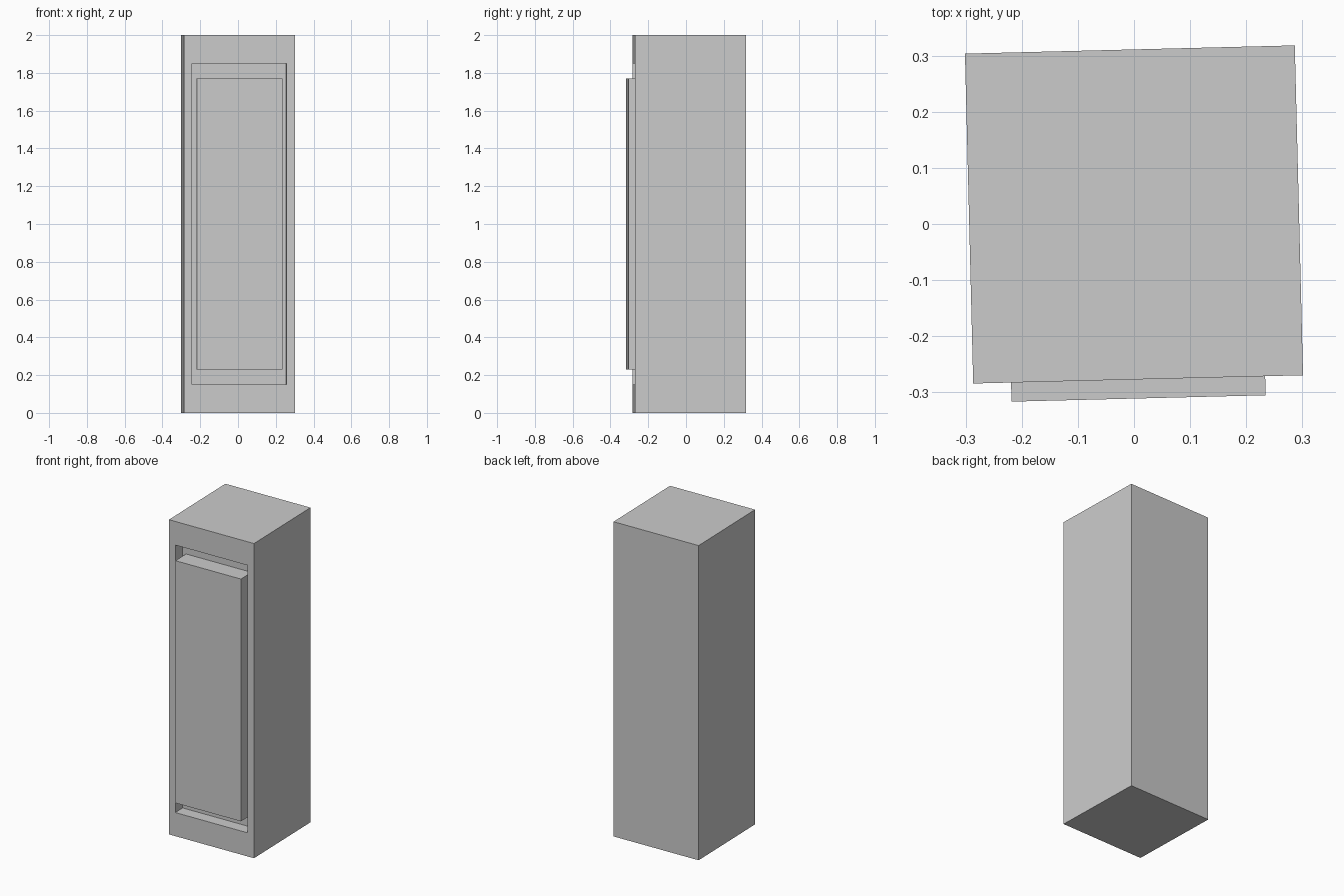
import bpy, bmesh
from mathutils import Matrix, Vector

if "Cube" in bpy.data.objects:
    bpy.data.objects.remove(bpy.data.objects["Cube"])

SIDE, HEIGHT = 0.588, 2.0
RECESS_W, RECESS_H, RECESS_D = 0.5, 1.7, 0.076
PANEL_W, PANEL_H, PROUD = 0.453, 1.54, 0.034
# The whole model is turned slightly about z
PLACE = Matrix.Translation((0, 0.017, HEIGHT / 2)) @ Matrix.Rotation(0.025, 4, 'Z')


def box(bm, size, centre=(0, 0, 0)):
    bmesh.ops.create_cube(bm, size=1, matrix=Matrix.Translation(centre) @ Matrix.Diagonal((*size, 1)))


def finish(name, bm):
    bmesh.ops.recalc_face_normals(bm, faces=bm.faces)
    mesh = bpy.data.meshes.new(name)
    bm.to_mesh(mesh)
    bm.free()
    obj = bpy.data.objects.new(name, mesh)
    obj.matrix_world = PLACE
    bpy.context.collection.objects.link(obj)


# Cabinet body with a rectangular recess in the front
bm = bmesh.new()
box(bm, (SIDE, SIDE, HEIGHT))
bm.normal_update()
front = min(bm.faces, key=lambda f: f.calc_center_median().y)
bmesh.ops.inset_individual(bm, faces=[front], thickness=0.02)
for v in front.verts:
    v.co.x = RECESS_W / 2 * (1 if v.co.x > 0 else -1)
    v.co.z = RECESS_H / 2 * (1 if v.co.z > 0 else -1)
inner = bmesh.ops.extrude_discrete_faces(bm, faces=[front])["faces"][0]
bmesh.ops.translate(bm, verts=inner.verts, vec=Vector((0, RECESS_D, 0)))
finish("cabinet_body", bm)

# Door panel standing proud of the recess, seated on its back wall
depth = RECESS_D + PROUD
bm = bmesh.new()
box(bm, (PANEL_W, depth, PANEL_H), (0, -SIDE / 2 - PROUD + depth / 2, 0))
finish("door_panel", bm)
